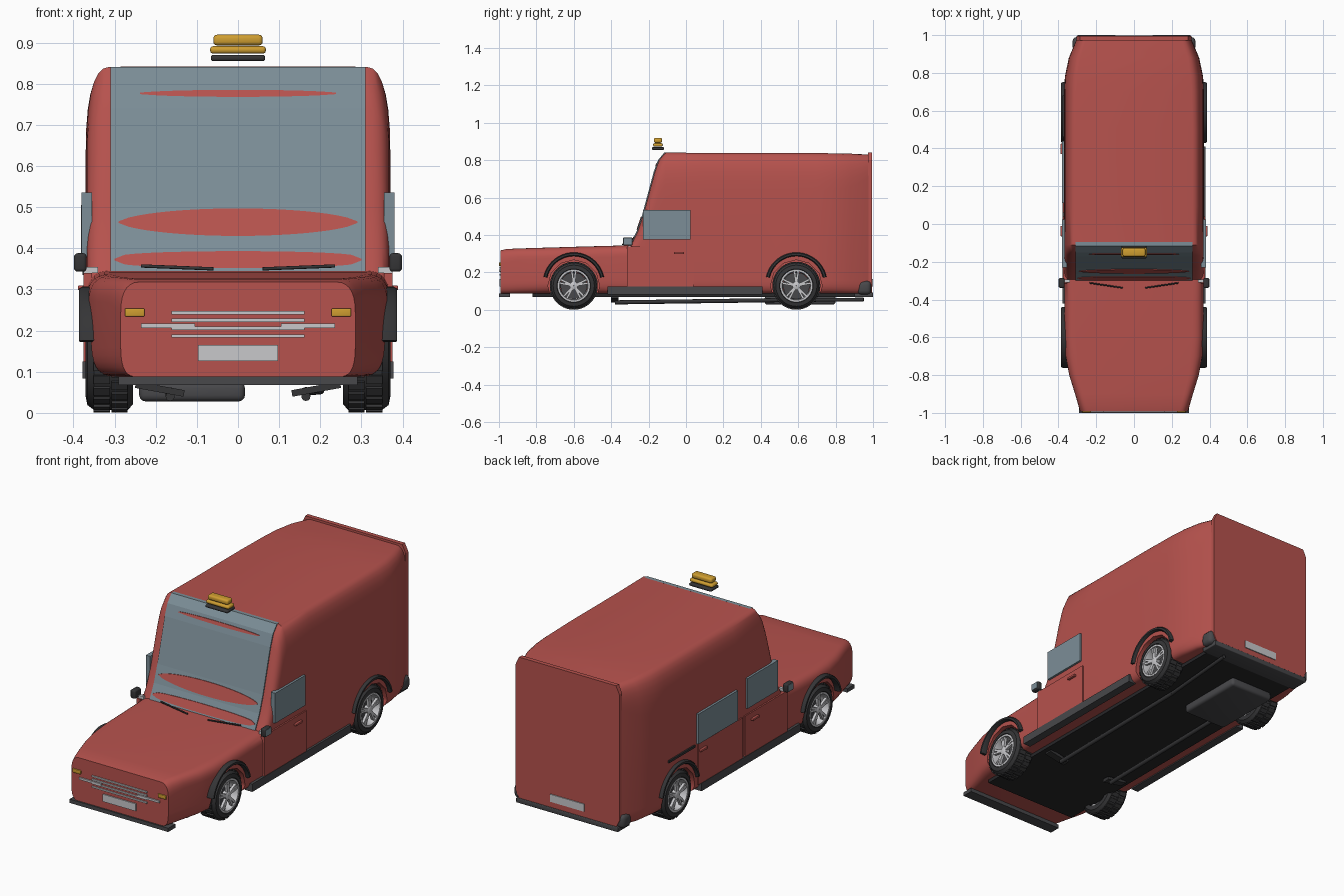
import bpy, bmesh, math
from mathutils import Matrix, Vector

if "Cube" in bpy.data.objects:
    bpy.data.objects.remove(bpy.data.objects["Cube"])


def material(name, r, g, b):
    m = bpy.data.materials.new(name)
    m.diffuse_color = (r, g, b, 1)
    m.use_nodes = True
    m.node_tree.nodes["Principled BSDF"].inputs["Base Color"].default_value = m.diffuse_color
    return m


RED = material("red_paint", 0.47, 0.085, 0.075)
GLASS = material("blue_grey_glass", 0.20, 0.27, 0.31)
BLACK = material("black_rubber", 0.035, 0.035, 0.037)
FLOOR = material("underside_black", 0.02, 0.02, 0.022)
TRIM = material("dark_grey_plastic", 0.065, 0.065, 0.07)
SILVER = material("silver", 0.58, 0.58, 0.60)
AMBER = material("amber", 0.62, 0.34, 0.03)


def make(name, bm, mat, smooth=True):
    bmesh.ops.recalc_face_normals(bm, faces=bm.faces)
    me = bpy.data.meshes.new(name)
    bm.to_mesh(me)
    bm.free()
    me.materials.append(mat)
    ob = bpy.data.objects.new(name, me)
    bpy.context.collection.objects.link(ob)
    if smooth:
        shade(ob)
    return ob


def shade(ob):
    bpy.ops.object.select_all(action='DESELECT')
    ob.select_set(True)
    bpy.context.view_layer.objects.active = ob
    bpy.ops.object.shade_smooth_by_angle(angle=math.radians(35))


def add_box(bm, c, s, rot=Matrix()):
    m = Matrix.Translation(c) @ rot @ Matrix.Diagonal((*s, 1))
    bmesh.ops.create_cube(bm, size=1, matrix=m)


def box(name, x, y, z, mat, bevel=0.0, rot=Matrix()):
    bm = bmesh.new()
    lo, hi = Vector((x[0], y[0], z[0])), Vector((x[1], y[1], z[1]))
    add_box(bm, (lo + hi) / 2, hi - lo, rot)
    if bevel:
        bmesh.ops.bevel(bm, geom=bm.edges[:], offset=bevel, segments=3, profile=0.5, affect='EDGES')
    return make(name, bm, mat, bevel > 0)


def pair(name, x, *args, **kw):
    box(name + "_right", x, *args, **kw)
    box(name + "_left", (-x[1], -x[0]), *args, **kw)


def loft(bm, rings, closed=False):
    """Skin equal-length rings; cap the ends, or join them when closed."""
    rows = [[bm.verts.new(p) for p in r] for r in rings]
    n = len(rows[0])
    for a, b in zip(rows, rows[1:] + (rows[:1] if closed else [])):
        for i in range(n):
            bm.faces.new((a[i], a[(i + 1) % n], b[(i + 1) % n], b[i]))
    if not closed:
        bm.faces.new(rows[0])
        bm.faces.new(rows[-1])


def lathe(bm, profile, cx, cy, cz, side, n=40):
    """Revolve (x, radius) points round the axle."""
    loft(bm, [[(side * (cx + x), cy + r * math.cos(t), cz + r * math.sin(t)) for x, r in profile]
              for t in (2 * math.pi * k / n for k in range(n))], closed=True)


def rod(name, a, b, r, mat):
    a, b = Vector(a), Vector(b)
    bm = bmesh.new()
    m = Matrix.Translation((a + b) / 2) @ (b - a).to_track_quat('Z', 'Y').to_matrix().to_4x4()
    bmesh.ops.create_cone(bm, cap_ends=True, segments=12, radius1=r, radius2=r, depth=(b - a).length, matrix=m)
    return make(name, bm, mat)


# Windscreen line (y, z), shared by the cab and the glass
SCREEN = [(-.300, .345), (-.264, .42), (-.234, .51), (-.172, .74), (-.150, .80), (-.116, .841)]


def section(y, w, wt, zt, rt, wb, zb=.088, rb=.07):
    def corner(p, c, q):
        return [tuple((1 - t) ** 2 * p[i] + 2 * t * (1 - t) * c[i] + t * t * q[i] for i in (0, 1))
                for t in (k / 7 for k in range(8))]
    half = corner((wb, zb), (w, zb), (w, zb + rb)) + corner((w, zt - rt), (w, zt), (wt, zt))
    return [(x, y, z) for x, z in half] + [(-x, y, z) for x, z in reversed(half)]


# Body shell
stations = [(-.992, .285, .24, .318, .075, .25), (-.96, .295, .25, .325, .07, .26), (-.90, .312, .265, .328, .06, .27),
            (-.80, .343, .29, .331, .06, .29), (-.70, .362, .30, .334, .06, .30), (-.60, .367, .31, .337, .06, .31),
            (-.42, .367, .31, .342, .06, .32)]
stations += [(y + .006, .368, .312, z, min(.20, .06 + (z - .345) * .5), .33) for y, z in SCREEN]
stations += [(.1, .37, .31, .839, .2, .33), (.5, .37, .31, .839, .2, .33), (.70, .37, .305, .838, .2, .33),
             (.78, .366, .30, .837, .2, .32), (.88, .345, .285, .835, .18, .31), (.98, .303, .25, .83, .12, .28)]
bm = bmesh.new()
loft(bm, [section(*s) for s in stations])
body = make("body", bm, RED, False)

# Wheel wells cut out of the body
WHEEL_Y, AXLE_Z = (-.60, .59), .129
for wy in WHEEL_Y:
    for s in (1, -1):
        cut = rod("well_cutter", (s * .24, wy, AXLE_Z), (s * .5, wy, AXLE_Z), .138, RED)
        mod = body.modifiers.new("well", 'BOOLEAN')
        mod.operation, mod.object, mod.solver = 'DIFFERENCE', cut, 'EXACT'
        bpy.context.view_layer.objects.active = body
        bpy.ops.object.modifier_apply(modifier=mod.name)
        bpy.data.objects.remove(cut)
shade(body)

# Rear door panel with clipped top corners
bm = bmesh.new()
outline = [(-.285, .09), (.285, .09), (.305, .13), (.305, .80), (.285, .842), (-.285, .842), (-.305, .80), (-.305, .13)]
loft(bm, [[(x, y, z) for x, z in outline] for y in (.972, .995)])
make("rear_door", bm, RED, False)


def screen_y(z):
    for (y0, z0), (y1, z1) in zip(SCREEN, SCREEN[1:]):
        if z <= z1:
            return y0 + (y1 - y0) * (z - z0) / (z1 - z0)
    return SCREEN[-1][0]


# Windscreen, with the lens-shaped red panels on it
bm = bmesh.new()
loft(bm, [[(x, y, z) for y, z in SCREEN] + [(x, y + .02, z) for y, z in reversed(SCREEN)] for x in (-.31, .31)])
make("windscreen", bm, GLASS, False)
for name, a, z0, z1, power in (("lower", .30, .352, .393, .3), ("middle", .29, .43, .497, .6), ("upper", .238, .768, .785, .5)):
    bm = bmesh.new()
    rows = []
    for k in range(25):
        x = a * (k / 12 - 1)
        h = max(.002, (z1 - z0) / 2 * (1 - (x / a) ** 2) ** power)
        rows.append([(x, screen_y(z) - d, z) for z, d in
                     (((z0 + z1) / 2 - h, .003), ((z0 + z1) / 2 + h, .003),
                      ((z0 + z1) / 2 + h, -.002), ((z0 + z1) / 2 - h, -.002))])
    loft(bm, rows)
    make("windscreen_panel_" + name, bm, RED, False)

# Wheels: tyre, tread blocks, rim, spokes, arch
TYRE = [(-.115, .085), (-.115, .108), (-.102, .122), (-.02, .122), (-.004, .110), (0, .09), (-.012, .084)]
RIM = [(-.10, .084), (-.002, .087), (-.002, .077), (-.02, .072), (-.10, .072)]
for wy, place in zip(WHEEL_Y, ("front", "rear")):
    for s, side in ((1, "right"), (-1, "left")):
        tag = f"_{place}_{side}"
        bm = bmesh.new()
        lathe(bm, TYRE, .37, wy, AXLE_Z, s)
        for k in range(24):
            for j, x in enumerate((.288, .331)):
                t = 2 * math.pi * (k + j / 2) / 24
                r = Matrix.Rotation(t, 4, 'X')
                add_box(bm, Vector((s * x, wy, AXLE_Z)) + r @ Vector((0, 0, .121)), (.040, .021, .014), r)
        make("tyre" + tag, bm, BLACK)
        bm = bmesh.new()
        lathe(bm, RIM, .37, wy, AXLE_Z, s)
        lathe(bm, [(-.03, .001), (-.004, .001), (-.004, .016), (-.008, .022), (-.03, .022)], .37, wy, AXLE_Z, s, 20)
        for k in range(5):
            for d in (-.13, .13):
                r = Matrix.Rotation(2 * math.pi * k / 5 + d, 4, 'X')
                add_box(bm, Vector((s * .357, wy, AXLE_Z)) + r @ Vector((0, 0, .047)), (.014, .011, .062), r)
        make("rim" + tag, bm, SILVER)
        rod("brake_disc" + tag, (s * .28, wy, AXLE_Z), (s * .325, wy, AXLE_Z), .073, TRIM)
        bm = bmesh.new()
        loft(bm, [[(s * x, wy + r * math.cos(t), .142 + r * math.sin(t))
                   for x, r in ((.345, .145), (.378, .145), (.386, .150), (.386, .160), (.378, .165), (.345, .165))]
                  for t in (math.radians(12 + 156 * k / 24) for k in range(25))])
        make("wheel_arch" + tag, bm, BLACK)

# Doors, side windows, handles, mirrors
pair("front_door", (.355, .376), (-.315, .04), (.125, .34), RED)
pair("front_window", (.355, .380), (-.23, .025), (.375, .535), GLASS)
pair("front_handle", (.37, .389), (-.065, -.01), (.298, .310), RED, .003)
box("sliding_door", (-.376, -.355), (.06, .43), (.125, .34), RED)
box("sliding_window", (-.382, -.355), (.11, .44), (.345, .505), GLASS)
box("sliding_handle", (-.389, -.37), (.37, .425), (.298, .310), RED, .003)
box("sliding_rail", (-.378, -.36), (.46, .68), (.335, .347), BLACK)
pair("mirror", (.368, .398), (-.338, -.285), (.343, .388), BLACK, .008)
pair("mirror_glass", (.373, .399), (-.333, -.290), (.349, .383), GLASS)
pair("mirror_mount", (.340, .375), (-.31, -.295), (.34, .355), SILVER)

# Wipers
for s, side in ((1, "right"), (-1, "left")):
    rod("wiper_" + side, (s * .06, -.338, .350), (s * .235, -.312, .357), .004, BLACK)

# Nose: indicators, grille bars, number plates
pair("indicator", (.227, .275), (-.999, -.98), (.234, .254), AMBER, .003)
for k, z in enumerate((.243, .225, .206, .187)):
    box(f"grille_bar_{k}", (-.162, .162), (-.998, -.985), (z - .004, z + .004), SILVER)
pair("grille_wing", (.105, .236), (-.999, -.985), (.206, .217), SILVER)
box("front_plate", (-.097, .097), (-.998, -.985), (.126, .165), SILVER)
box("rear_plate", (-.10, .10), (.99, 1.0), (.125, .165), SILVER)

# Bumpers, side skirts, floor
box("front_bumper", (-.29, .29), (-1.0, -.94), (.068, .088), TRIM)
box("rear_bumper", (-.30, .30), (.90, 1.0), (.068, .094), TRIM, .004)
pair("rear_bumper_corner", (.255, .325), (.915, .990), (.082, .155), TRIM, .022)
pair("side_skirt", (.335, .378), (-.42, .41), (.083, .125), TRIM)
box("floor", (-.275, .275), (-.82, .93), (.070, .093), FLOOR)

# Tank, exhaust pipes and axle struts
box("tank", (-.24, .017), (.42, .80), (.028, .075), TRIM, .015)
for s, side in ((1, "right"), (-1, "left")):
    rod("pipe_" + side, (s * .165, -.38, .040), (s * .165, .50, .052), .011, BLACK)
    box("strut_" + side, (s * .19 - .06, s * .19 + .06), (-.40, -.36), (.050, .066), BLACK,
        rot=Matrix.Rotation(s * -.18 + (0 if s < 0 else .36), 4, 'Y') if s < 0 else Matrix.Rotation(-.18, 4, 'Y'))
rod("tail_pipe", (.165, .50, .052), (.20, .95, .055), .010, BLACK)

# Roof beacon
box("beacon_base", (-.066, .066), (-.183, -.117), (.855, .870), BLACK, .006)
box("beacon_lower", (-.068, .068), (-.176, -.124), (.873, .891), AMBER, .008)
box("beacon_upper", (-.060, .060), (-.172, -.128), (.893, .919), AMBER, .009)
